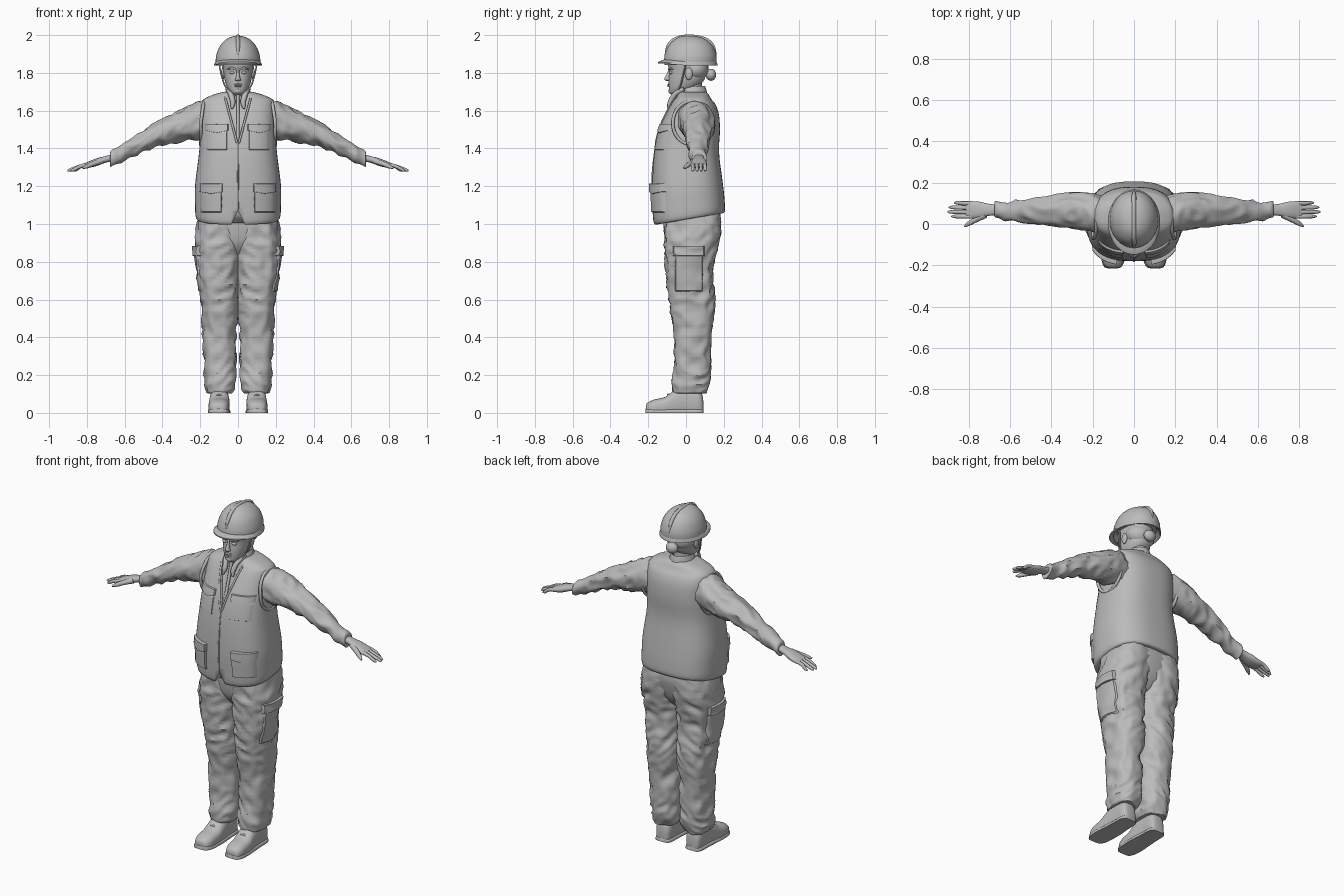
import bpy, bmesh, math
from mathutils import Vector, noise
from mathutils.bvhtree import BVHTree

cube = bpy.data.objects.get("Cube")
if cube:
    bpy.data.objects.remove(cube)

grey = bpy.data.materials.new("plain_grey")
grey.use_nodes = True
TONE = (0.5, 0.5, 0.5, 1)
grey.diffuse_color = TONE
grey.node_tree.nodes["Principled BSDF"].inputs["Base Color"].default_value = TONE


def finish(name, bm, angle=50):
    bmesh.ops.recalc_face_normals(bm, faces=bm.faces)
    mesh = bpy.data.meshes.new(name)
    bm.to_mesh(mesh)
    bm.free()
    mesh.materials.append(grey)
    mesh.shade_smooth()
    mesh.set_sharp_from_angle(angle=math.radians(angle))
    obj = bpy.data.objects.new(name, mesh)
    bpy.context.collection.objects.link(obj)
    return obj


def pair(obj):
    """Keep obj as the left part and add a mirrored right part."""
    bm = bmesh.new()
    bm.from_mesh(obj.data)
    for v in bm.verts:
        v.co.x = -v.co.x
    finish("right_" + obj.name, bm)
    obj.name = "left_" + obj.name
    return obj


def spline(rows, steps):
    """Catmull-Rom interpolation between rows of numbers."""
    out = []
    for i in range(len(rows) - 1):
        p, q = rows[i], rows[i + 1]
        o, r = rows[max(i - 1, 0)], rows[min(i + 2, len(rows) - 1)]
        for k in range(steps):
            t = k / steps
            out.append([b + t / 2 * (c - a + t * (2 * a - 5 * b + 4 * c - d + t * (3 * (b - c) + d - a)))
                        for a, b, c, d in zip(o, p, q, r)])
    return out + [list(rows[-1])]


def loft(name, axis, rows, steps=4, n=32, power=2.0, fold=0, tilt=None, floor=None):
    """Skin rows of (position, low, high, low, high) extents across an axis."""
    bm = bmesh.new()
    rings = []
    for p, a, b, c, d in spline(rows, steps):
        ring = []
        for k in range(n):
            t = math.tau * k / n
            cu, su = math.cos(t), math.sin(t)
            u = math.copysign(abs(cu) ** (2 / power), cu)
            w = math.copysign(abs(su) ** (2 / power), su)
            s, e = (a + b) / 2 + u * (b - a) / 2, (c + d) / 2 + w * (d - c) / 2
            co = Vector({"x": (p, s, e), "y": (s, p, e), "z": (s, e, p)}[axis])
            if fold:
                sample = Vector((co.x * 13, co.y * 13, co.z * 17 + co.x * 9))
                f = fold * (1 - 2 * abs(noise.noise(sample)))
                mid = Vector({"x": (p, (a + b) / 2, (c + d) / 2), "z": ((a + b) / 2, (c + d) / 2, p)}[axis])
                co += (co - mid).normalized() * (f - fold / 2)
            if tilt:
                co.z += tilt(co)
            if floor is not None:
                co.z = max(co.z, floor)
            ring.append(bm.verts.new(co))
        rings.append(ring)
    for lo, hi in zip(rings, rings[1:]):
        for k in range(n):
            bm.faces.new((lo[k], lo[(k + 1) % n], hi[(k + 1) % n], hi[k]))
    bm.faces.new(rings[0])
    bm.faces.new(rings[-1])
    return finish(name, bm)


def tube(name, points, radius, n=8, steps=4):
    """Round tube along points; a fourth number scales the radius."""
    path = spline([tuple(p) if len(p) == 4 else (*p, 1) for p in points], steps)
    bm = bmesh.new()
    rings = []
    for i, p in enumerate(path):
        c = Vector(p[:3])
        along = (Vector(path[min(i + 1, len(path) - 1)][:3]) - Vector(path[max(i - 1, 0)][:3])).normalized()
        side = along.cross(Vector((0.1, 0.9, 0.2))).normalized()
        up = along.cross(side)
        rings.append([bm.verts.new(c + radius * p[3] * (math.cos(math.tau * k / n) * side + math.sin(math.tau * k / n) * up))
                      for k in range(n)])
    for lo, hi in zip(rings, rings[1:]):
        for k in range(n):
            bm.faces.new((lo[k], lo[(k + 1) % n], hi[(k + 1) % n], hi[k]))
    bm.faces.new(rings[0])
    bm.faces.new(rings[-1])
    return finish(name, bm)


def ball(name, centre, size):
    bm = bmesh.new()
    bmesh.ops.create_uvsphere(bm, u_segments=20, v_segments=12, radius=1)
    for v in bm.verts:
        v.co = Vector(centre) + v.co * Vector(size)
    return finish(name, bm)


def surface(obj):
    return BVHTree.FromPolygons([v.co for v in obj.data.vertices], [p.vertices for p in obj.data.polygons])


def touch(tree, side, a, z):
    """Point on a surface seen from the front or from the left side."""
    start, d = (Vector((1, a, z)), Vector((-1, 0, 0))) if side else (Vector((a, -1, z)), Vector((0, 1, 0)))
    return tree.ray_cast(start, d)[0], d


def patch(name, tree, a0, a1, z0, z1, thick, side=False, dip=0):
    """Raised cloth panel that follows a surface."""
    stops = [0, 0.04, 0.2, 0.35, 0.5, 0.65, 0.8, 0.96, 1]
    bm = bmesh.new()
    grid = []
    for v in stops:
        row = []
        for u in stops:
            low = z0 - dip * (1 - abs(2 * u - 1))
            hit, d = touch(tree, side, a0 + u * (a1 - a0), low + v * (z1 - low))
            edge = u in (0, 1) or v in (0, 1)
            row.append(bm.verts.new(hit + d * (0.004 if edge else -thick)))
        grid.append(row)
    for lo, hi in zip(grid, grid[1:]):
        for k in range(len(stops) - 1):
            bm.faces.new((lo[k], lo[k + 1], hi[k + 1], hi[k]))
    return pair(finish(name, bm, 35))


def prism(name, front, back):
    """Triangular cutter between two outlines."""
    bm = bmesh.new()
    f, b = [bm.verts.new(p) for p in front], [bm.verts.new(p) for p in back]
    bm.faces.new(f)
    bm.faces.new(b)
    for k in range(3):
        bm.faces.new((f[k], f[(k + 1) % 3], b[(k + 1) % 3], b[k]))
    obj = finish(name, bm)
    obj.hide_render = True
    return obj


# Vest body, hem dropping toward the front
hem = lambda co: 0.17 * (co.y - 0.02) * max(0, 1 - (co.z - 1.03) / 0.3)
vest = loft("vest", "z", [
    (1.03, -.19, .19, -.14, .18), (1.035, -.222, .222, -.17, .205), (1.12, -.228, .228, -.178, .203),
    (1.22, -.226, .226, -.18, .193), (1.38, -.206, .206, -.168, .175), (1.5, -.199, .199, -.142, .18),
    (1.58, -.197, .197, -.108, .174), (1.63, -.193, .193, -.082, .158), (1.66, -.182, .182, -.062, .135),
    (1.685, -.13, .13, -.045, .12), (1.7, -.075, .075, -.035, .105)], n=64, power=2.6, tilt=hem)
chest = surface(vest)
# Neck opening and hem notch
cuts = [prism("neck_cutter", [(0, -.4, 1.42), (-.085, -.4, 1.73), (.085, -.4, 1.73)],
              [(0, -.145, 1.42), (-.085, -.025, 1.73), (.085, -.025, 1.73)]),
        prism("hem_cutter", [(0, -.4, 1.07), (-.05, -.4, .97), (.05, -.4, .97)],
              [(0, -.125, 1.07), (-.05, -.125, .97), (.05, -.125, .97)])]
for cutter in cuts:
    mod = vest.modifiers.new("opening", "BOOLEAN")
    mod.operation, mod.object, mod.solver = "DIFFERENCE", cutter, "EXACT"
carved = bpy.data.meshes.new_from_object(vest.evaluated_get(bpy.context.evaluated_depsgraph_get()))
vest.modifiers.clear()
vest.data = carved
for cutter in cuts:
    bpy.data.objects.remove(cutter)

# Lapel edges, zip, armhole binding
pair(tube("lapel_edge", [touch(chest, False, .005 + .062 * t, 1.43 + .235 * t)[0] for t in (0, .25, .5, .75, 1)], .006))
tube("zip", [touch(chest, False, 0, z)[0] for z in (1.08, 1.2, 1.3, 1.43)], .004)
ring = [(.197 - .016 * max(0, math.sin(a)), .03 + .1 * math.cos(a), 1.535 + .115 * math.sin(a))
        for a in (math.tau * k / 16 for k in range(17))]
pair(tube("armhole_binding", ring, .009))

# Vest pockets
patch("chest_pocket", chest, .055, .17, 1.39, 1.5, .004)
patch("chest_flap", chest, .05, .175, 1.495, 1.53, .011, dip=.014)
patch("hip_pocket", chest, .085, .2, 1.06, 1.19, .014)
patch("hip_flap", chest, .08, .205, 1.17, 1.215, .022, dip=.012)

# Trousers
loft("trouser_seat", "z", [(.84, -.07, .07, -.06, .1), (.9, -.16, .16, -.1, .15), (1.0, -.21, .21, -.115, .18),
                           (1.06, -.2, .2, -.11, .18)], power=2.4)
leg = pair(loft("trouser_leg", "z", [
    (.105, .04, .15, -.05, .1), (.11, .028, .163, -.066, .112), (.17, .012, .177, -.072, .124),
    (.25, .012, .18, -.062, .13), (.4, .01, .188, -.06, .13), (.53, .004, .194, -.08, .148),
    (.63, .0, .2, -.094, .152), (.75, -.004, .214, -.108, .142), (.86, -.01, .224, -.113, .162),
    (.96, -.02, .222, -.116, .182), (1.06, -.02, .2, -.11, .18)], steps=7, n=48, power=2.4, fold=.014))
thigh = surface(leg)
patch("thigh_pocket", thigh, -.06, .09, .64, .85, .008, side=True)
patch("thigh_flap", thigh, -.07, .1, .83, .885, .014, side=True)

# Shoes with soles
turn = [(-.213, .085, .12, -.02, .035), (-.205, .064, .141, -.02, .052), (-.17, .049, .154, -.02, .07),
        (-.11, .045, .156, -.02, .085), (-.06, .045, .152, -.02, .12), (0, .05, .148, -.02, .14),
        (.06, .052, .146, -.02, .13), (.085, .062, .136, -.02, .1), (.092, .08, .12, -.02, .06)]
pair(loft("shoe", "y", turn, power=2.6, floor=0))
pair(loft("shoe_sole", "y", [(y * 1.01, a - .004, b + .004, -.02, .022) for y, a, b, c, d in turn], power=4, floor=0))
for k in range(3):
    pair(tube("shoe_lace", [(.075, -.09 + .03 * k, .085 + .016 * k), (.1, -.095 + .03 * k, .097 + .016 * k),
                            (.125, -.09 + .03 * k, .085 + .016 * k)], .005))

# Sleeves with cuffs
pair(loft("sleeve", "x", [
    (.13, -.045, .13, 1.44, 1.645), (.2, -.04, .145, 1.445, 1.65), (.28, -.022, .152, 1.435, 1.615),
    (.36, -.012, .145, 1.425, 1.575), (.44, -.002, .132, 1.405, 1.535), (.52, .005, .122, 1.37, 1.483),
    (.6, .013, .112, 1.335, 1.43), (.66, .025, .108, 1.31, 1.392), (.675, .03, .104, 1.306, 1.38),
    (.677, .045, .09, 1.32, 1.365)], steps=6, n=36, fold=.012))

# Hands: palm, fingers, thumb
pair(loft("palm", "x", [(.64, .042, .094, 1.335, 1.377), (.7, .04, .097, 1.325, 1.36), (.75, .028, .108, 1.306, 1.347),
                        (.8, .026, .11, 1.297, 1.327), (.815, .032, .105, 1.3, 1.32)], n=24, power=2.4))
for k, (finger, tip) in enumerate((("index", .885), ("middle", .903), ("ring", .897), ("little", .872))):
    y = .036 + .0215 * k
    pair(tube(finger + "_finger", [(.78, y, 1.318), (.83, y, 1.307, .95), (tip - .015, y * 1.02, 1.287, .8),
                                   (tip, y * 1.02, 1.281, .3)], .0105, 10))
pair(tube("thumb", [(.72, .045, 1.335, 1.3), (.765, .022, 1.32, 1.1), (.8, .002, 1.305, .9), (.822, -.012, 1.296, .35)], .0125, 10))

# Neck, shirt collar
loft("neck", "z", [(1.6, -.06, .06, -.03, .1), (1.7, -.05, .05, -.03, .085), (1.8, -.05, .05, -.03, .085)])
loft("collar", "z", [(1.64, -.085, .085, -.06, .12), (1.69, -.07, .07, -.058, .112), (1.722, -.06, .06, -.045, .104),
                     (1.726, -.054, .054, -.035, .098), (1.68, -.045, .045, -.02, .08)], steps=3,
     tilt=lambda co: .14 * min(co.y - .06, 0))
pair(tube("collar_point", [(.058, -.01, 1.715, .8), (.04, -.055, 1.69), (.027, -.083, 1.645), (.033, -.095, 1.61, .4)], .014))
tube("shirt_placket", [(0, -.06, 1.68), (0, -.09, 1.58), (0, -.122, 1.48), (0, -.142, 1.43)], .009)

# Head and face
loft("head", "z", [(1.686, -.018, .018, -.078, -.04), (1.695, -.036, .036, -.088, -.005), (1.72, -.056, .056, -.091, .05),
                   (1.76, -.07, .07, -.092, .095), (1.81, -.077, .077, -.088, .108), (1.85, -.08, .08, -.095, .115),
                   (1.9, -.075, .075, -.08, .11)], power=2.2, n=40)
loft("nose", "z", [(1.757, -.008, .008, -.1, -.08), (1.762, -.016, .016, -.112, -.08), (1.775, -.011, .011, -.113, -.08),
                   (1.8, -.007, .007, -.099, -.08), (1.825, -.007, .007, -.093, -.08)], n=16)
ball("upper_lip", (0, -.091, 1.738), (.022, .008, .005))
ball("lower_lip", (0, -.09, 1.729), (.018, .009, .005))
ball("chin", (0, -.082, 1.704), (.02, .012, .014))
pair(ball("eye", (.03, -.079, 1.802), (.015, .011, .008)))
pair(tube("eyebrow", [(.013, -.089, 1.82, .7), (.032, -.087, 1.826), (.055, -.072, 1.819, .5)], .006))
pair(ball("ear", (.08, .015, 1.795), (.01, .02, .032)))

# Hair and bun
ball("hair", (0, .05, 1.82), (.086, .07, .065))
ball("hair_bun", (0, .132, 1.79), (.036, .028, .032))

# Helmet shell, hollow underneath
loft("helmet", "z", [(1.89, -.08, .08, -.08, .12), (1.85, -.11, .11, -.108, .15), (1.842, -.117, .117, -.114, .158),
                     (1.87, -.118, .118, -.116, .162), (1.9, -.113, .113, -.111, .159), (1.94, -.097, .097, -.095, .143),
                     (1.972, -.07, .07, -.066, .112), (1.99, -.038, .038, -.035, .072), (1.996, -.01, .01, -.01, .03)], n=48)
loft("helmet_brim", "z", [(1.866, -.1, .1, -.1, .14), (1.846, -.112, .112, -.112, .155), (1.839, -.127, .127, -.148, .167),
                          (1.846, -.127, .127, -.148, .167), (1.862, -.116, .116, -.115, .16)], steps=1, n=48,
     tilt=lambda co: .08 * max(0, -co.y))
tube("helmet_ridge", [(0, -.112, 1.875, .3), (0, -.093, 1.94), (0, -.055, 1.979), (0, .02, 1.993), (0, .1, 1.978),
                      (0, .14, 1.942), (0, .16, 1.89, .3)], .011)
pair(tube("chin_strap", [(.1, .0, 1.85), (.088, -.015, 1.79), (.068, -.03, 1.73), (.03, -.055, 1.688), (0, -.06, 1.682)], .004))
